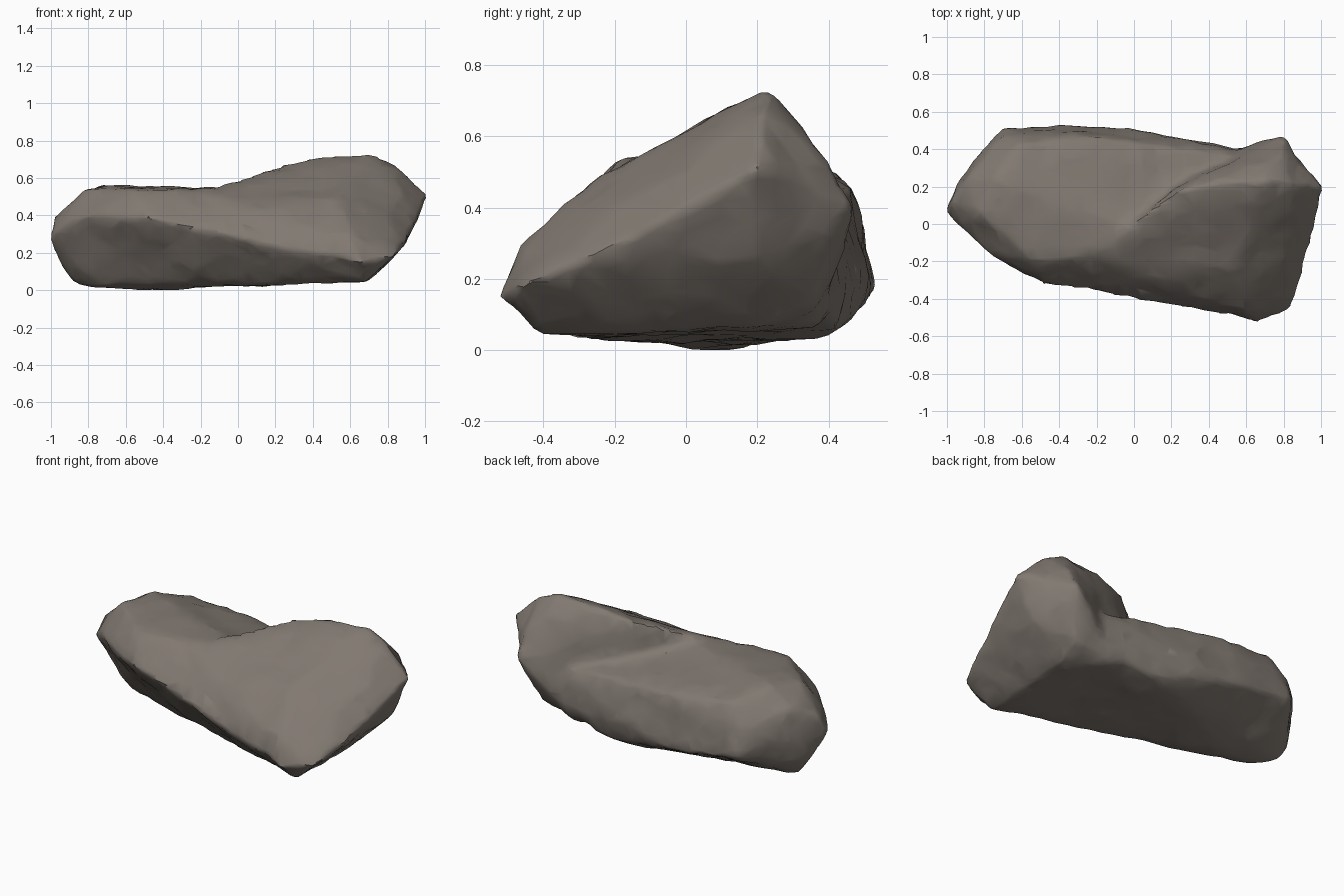
import bpy
import bmesh
from mathutils import Vector, noise

cube = bpy.data.objects.get("Cube")
if cube:
    bpy.data.objects.remove(cube, do_unlink=True)

stone = bpy.data.materials.new("warm_grey_stone")
stone.use_nodes = True
colour = (0.22, 0.19, 0.165, 1)
stone.diffuse_color = colour
stone.node_tree.nodes["Principled BSDF"].inputs["Base Color"].default_value = colour


def hull(name, corners):
    """Chunk of stone wrapped around its corner points."""
    bm = bmesh.new()
    for p in corners:
        bm.verts.new(p)
    bmesh.ops.convex_hull(bm, input=bm.verts)
    loose = [v for v in bm.verts if not v.link_faces]
    bmesh.ops.delete(bm, geom=loose, context="VERTS")
    bmesh.ops.recalc_face_normals(bm, faces=bm.faces)
    mesh = bpy.data.meshes.new(name)
    bm.to_mesh(mesh)
    bm.free()
    obj = bpy.data.objects.new(name, mesh)
    bpy.context.collection.objects.link(obj)
    return obj


# Long low slab, undercut along the front
slab = hull("boulder", [
    # left end
    (-1.01, .07, .27), (-.98, .12, .38), (-.94, .19, .1), (-.87, .17, .02),
    (-.91, -.04, .37), (-.9, .24, .45), (-.92, .25, .25), (-.82, .05, .53),
    # top
    (-.72, .24, .55), (-.55, -.19, .53), (-.25, -.18, .52), (.1, -.06, .53),
    (-.6, .43, .48), (-.2, .46, .44), (.03, .43, .42), (.5, .36, .37),
    # front edge
    (-.76, -.18, .39), (-.58, -.25, .38), (-.48, -.32, .38), (0, -.385, .25),
    (.3, -.445, .2), (.6, -.5, .15),
    # underside
    (-.6, .1, -.01), (-.75, .06, .01), (-.17, -.1, .035), (.2, -.22, .03),
    (.66, -.4, .03), (-.62, .34, .09), (-.1, .45, .08), (.25, .43, .04),
    # back
    (-.69, .52, .2), (-.7, .48, .36), (-.82, .4, .3), (-.28, .53, .15),
    (0, .51, .2), (.45, .42, .15), (.66, .37, .15), (.64, .36, .34)])

# Raised wedge with the sloping front
wedge = hull("raised_wedge", [
    # ridge and tip
    (.1, -.06, .54), (.23, .18, .66), (.45, .22, .695), (.7, .23, .72),
    (.85, .22, .665), (1.01, .2, .5), (.95, .08, .37),
    # back knob
    (.8, .4, .53), (.8, .47, .38), (.66, .38, .46), (.6, .38, .2),
    (.72, .36, .12),
    # front slope
    (.55, -.24, .48), (.2, -.23, .47), (-.3, -.22, .47), (.6, -.46, .28),
    (.66, -.53, .14), (.84, -.46, .17), (.91, -.25, .26), (.3, -.44, .21),
    (0, -.37, .29),
    # underside
    (.68, -.41, .03), (.2, -.2, .05), (.7, .2, .05), (.45, .38, .06),
    (.1, .15, .1), (.89, .2, .24)])

# Fuse both chunks into one even skin
union = slab.modifiers.new("fuse", "BOOLEAN")
union.object = wedge
union.operation = "UNION"
skin = slab.modifiers.new("skin", "REMESH")
skin.mode = "VOXEL"
skin.voxel_size = 0.02
soften = slab.modifiers.new("soften", "SMOOTH")
soften.factor = 0.5
soften.iterations = 4


def bake(obj):
    deps = bpy.context.evaluated_depsgraph_get()
    mesh = bpy.data.meshes.new_from_object(obj.evaluated_get(deps))
    obj.modifiers.clear()
    obj.data = mesh


bake(slab)
bpy.data.objects.remove(wedge, do_unlink=True)

# Weathered lumps and chips
verts = slab.data.vertices
moved = []
for v in verts:
    lump = noise.noise(v.co * 4) * 0.012
    chip = noise.noise(v.co * 11 + Vector((3, 1, 2))) * 0.009
    moved.append(v.co + v.normal * (lump + chip))

# Rest on the ground
ground = min(p.z for p in moved)
for v, p in zip(verts, moved):
    v.co = (p.x, p.y, p.z - ground)

# Reduce to irregular broken facets
facets = slab.modifiers.new("facets", "DECIMATE")
facets.ratio = 0.1
bake(slab)

slab.data.materials.clear()
slab.data.materials.append(stone)
bpy.ops.object.select_all(action="DESELECT")
slab.select_set(True)
bpy.context.view_layer.objects.active = slab
bpy.ops.object.shade_smooth_by_angle(angle=0.7)
